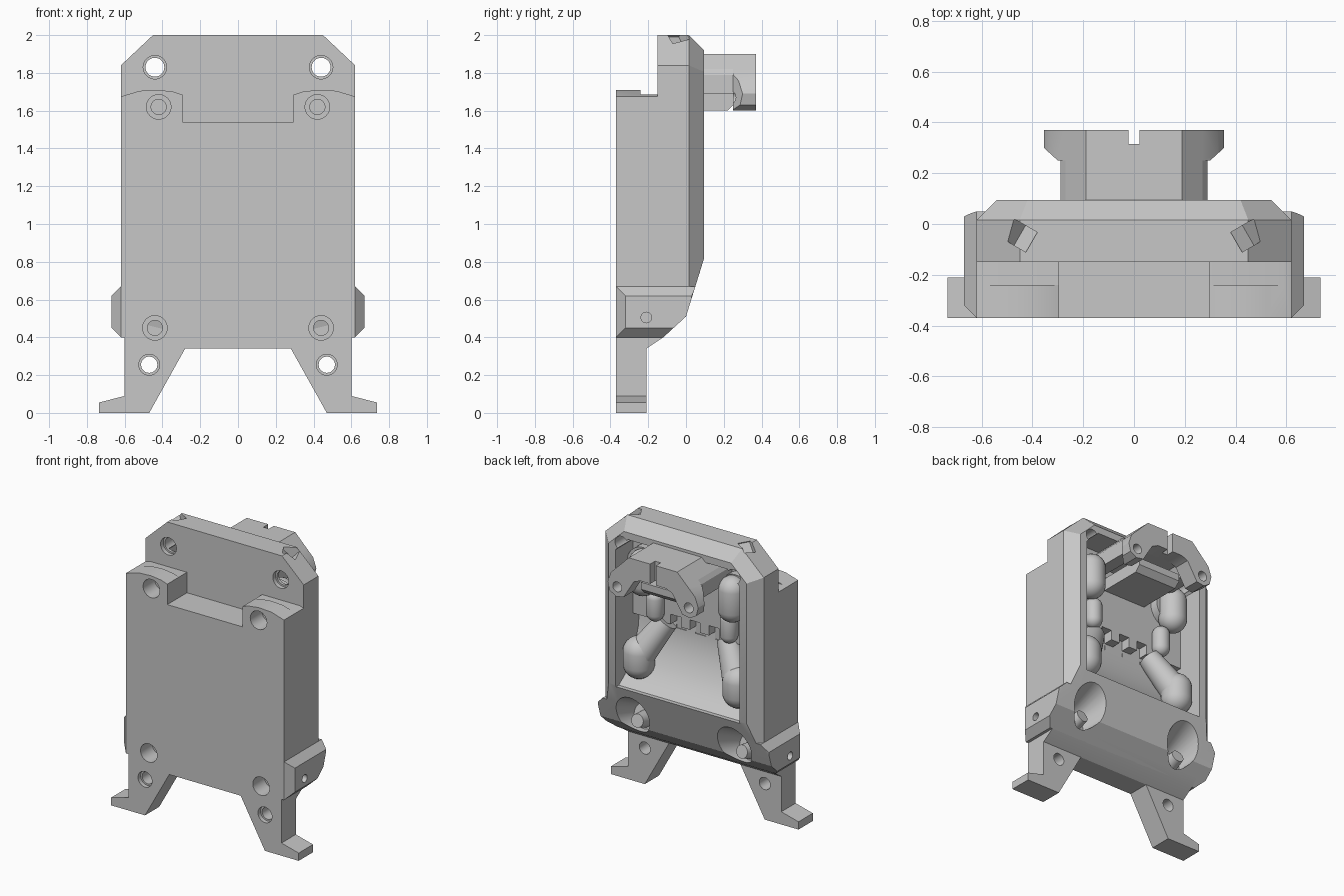
import bpy, bmesh
from math import radians
from mathutils import Vector, Matrix

if "Cube" in bpy.data.objects:
    bpy.data.objects.remove(bpy.data.objects["Cube"])

grey = bpy.data.materials.new("plain grey")
grey.use_nodes = True
grey.diffuse_color = (0.57, 0.57, 0.57, 1)
grey.node_tree.nodes["Principled BSDF"].inputs["Base Color"].default_value = grey.diffuse_color


def finish(bm, name, smooth=False):
    bmesh.ops.recalc_face_normals(bm, faces=bm.faces)
    mesh = bpy.data.meshes.new(name)
    bm.to_mesh(mesh)
    bm.free()
    ob = bpy.data.objects.new(name, mesh)
    bpy.context.collection.objects.link(ob)
    mesh.materials.append(grey)
    if smooth:
        shade(ob)
    return ob


def activate(ob):
    bpy.ops.object.select_all(action='DESELECT')
    ob.select_set(True)
    bpy.context.view_layer.objects.active = ob


def shade(ob):
    activate(ob)
    bpy.ops.object.shade_smooth_by_angle(angle=radians(30))


def box(name, lo, hi, chops=(), turn=None):
    """Box between two corners, trimmed by planes given as (point, normal)."""
    bm = bmesh.new()
    lo, hi = Vector(lo), Vector(hi)
    bmesh.ops.create_cube(bm, size=1)
    bmesh.ops.scale(bm, vec=hi - lo, verts=bm.verts)
    if turn:
        bmesh.ops.transform(bm, matrix=turn, verts=bm.verts)
    bmesh.ops.translate(bm, vec=(lo + hi) / 2, verts=bm.verts)
    for co, no in chops:
        bmesh.ops.bisect_plane(bm, geom=bm.verts[:] + bm.edges[:] + bm.faces[:],
                               plane_co=co, plane_no=no, clear_outer=True)
        bmesh.ops.holes_fill(bm, edges=[e for e in bm.edges if e.is_boundary])
    return finish(bm, name)


def prism(name, pts, a, b, axis="y"):
    """Extrude an (x, z) outline along y, or a (y, z) outline along x."""
    bm = bmesh.new()
    place = (lambda u, v: (u, a, v)) if axis == "y" else (lambda u, v: (a, u, v))
    face = bm.faces.new([bm.verts.new(place(u, v)) for u, v in pts])
    new = bmesh.ops.extrude_face_region(bm, geom=[face])["geom"]
    shift = (0, b - a, 0) if axis == "y" else (b - a, 0, 0)
    bmesh.ops.translate(bm, vec=shift, verts=[g for g in new if isinstance(g, bmesh.types.BMVert)])
    return finish(bm, name)


def rod(name, a, b, r, r2=None):
    """Cylinder or cone between two points."""
    a, b = Vector(a), Vector(b)
    bm = bmesh.new()
    m = Matrix.Translation((a + b) / 2) @ (b - a).to_track_quat('Z', 'Y').to_matrix().to_4x4()
    bmesh.ops.create_cone(bm, cap_ends=True, segments=32, radius1=r,
                          radius2=r if r2 is None else r2, depth=(b - a).length, matrix=m)
    return finish(bm, name, True)


def capsule(name, a, b, r):
    """Round-ended pod between two points."""
    a, b = Vector(a), Vector(b)
    bm = bmesh.new()
    bmesh.ops.create_uvsphere(bm, u_segments=24, v_segments=13, radius=r)
    for v in bm.verts:
        if v.co.z > 0:
            v.co.z += (b - a).length
    m = Matrix.Translation(a) @ (b - a).to_track_quat('Z', 'Y').to_matrix().to_4x4()
    bmesh.ops.transform(bm, matrix=m, verts=bm.verts)
    return finish(bm, name, True)


def combine(target, tool, op='DIFFERENCE'):
    mod = target.modifiers.new("bool", 'BOOLEAN')
    mod.operation, mod.solver, mod.object = op, 'EXACT', tool
    activate(target)
    bpy.ops.object.modifier_apply(modifier=mod.name)
    bpy.data.objects.remove(tool)


def mirror(pts):
    """Complete a right-half outline with its left half."""
    return pts + [(-x, z) for x, z in reversed(pts)]


SIDES = (1, -1)

# Main shell: chamfered slab with sloping lower back
slopes = [((0, 0, 0.51), (0, 0.29, -0.09)), ((0, 0, 0.51), (0, 0.11, -0.12)),
          ((0, -0.12, 0.40), (0, 0.06, -0.09))]
chops = slopes + [((0, 0.015, 2), (0, 1, 1))]
for s in SIDES:
    chops += [((s * 0.62, 0, 1.84), (s * 0.16, 0, 0.17)),
              ((s * 0.62, 0.015, 1.84), (s, 1, 0)),
              ((s * 0.62, 0.015, 1.84), (s * 0.69, 1, 0.73))]
shell = box("shell", (-0.62, -0.37, 0.40), (0.62, 0.095, 2), chops)

# Lower side bulges, bottom lip and legs
chops = slopes[:]
for s in SIDES:
    chops += [((s * 0.62, 0, 0.67), (s, 0, 1)), ((s * 0.62, 0, 0.40), (s, 0, -1)),
              ((s * 0.62, -0.37, 0.5), (s, -1, 0)), ((s * 0.67, 0.03, 0.5), (s * 0.05, 0.11, 0))]
combine(shell, box("bulge", (-0.67, -0.37, 0.40), (0.67, 0.09, 0.67), chops), 'UNION')
combine(shell, box("lip", (-0.60, -0.37, 0.34), (0.60, 0, 0.45), slopes), 'UNION')
leg = [(0.28, 0.34), (0.47, 0), (0.735, 0), (0.735, 0.055), (0.60, 0.09), (0.60, 0.43)]
combine(shell, prism("legs", mirror(leg), -0.37, -0.21), 'UNION')

# Front step with two curved lugs and the notch between them
step = [(0.295, 1.54), (0.295, 1.685), (0.34, 1.70), (0.42, 1.71), (0.52, 1.705),
        (0.62, 1.675), (0.8, 1.67), (0.8, 2.1)]
combine(shell, prism("step_cut", mirror(step), -0.5, -0.15))
combine(shell, box("ledge_cut", (-0.8, -0.24, 1.685), (0.8, -0.15, 2.1)))

# Rear cavity: scooped ramp running under a flat panel with a notched lower edge
scoop = [(0.3, 0.80), (0.06, 0.80), (-0.01, 0.85), (-0.08, 0.94), (-0.13, 1.04),
         (-0.16, 1.14), (-0.17, 1.25), (-0.10, 1.25), (-0.10, 1.87), (0.3, 1.87)]
cavity = prism("cavity_cut", scoop, -0.485, 0.485, "x")
for i in range(-1, 2):
    combine(cavity, box("notch", (i * 0.15 - 0.04, -0.17, 1.2), (i * 0.15 + 0.04, 0, 1.32)), 'UNION')
for s in SIDES:
    turn = Matrix.Rotation(radians(45), 4, 'Y')
    combine(cavity, box("corner", (s * 0.50 - 0.1, -0.5, 1.80), (s * 0.50 + 0.1, 0.5, 2.00), turn=turn))
combine(shell, cavity)

# Bores, screw holes, corner sockets and lower pockets
for s in SIDES:
    for x, z, y, r in ((0.44, 1.83, -0.15, 0.05), (0.47, 0.255, -0.37, 0.043)):
        combine(shell, rod("hole", (s * x, -0.6, z), (s * x, 0.3, z), r))
        combine(shell, rod("sink", (s * x, y - 0.02, z), (s * x, y + 0.03, z), r + 0.012))
    for x, z in ((0.42, 1.62), (0.44, 0.45)):
        combine(shell, rod("bore", (s * x, -0.5, z), (s * x, -0.24, z), 0.065))
        combine(shell, rod("bore", (s * x, -0.5, z), (s * x, -0.19, z), 0.04))
    combine(shell, rod("side_hole", (s * 0.8, -0.21, 0.505), (s * 0.58, -0.21, 0.505), 0.028))
    turn = Matrix.Rotation(radians(30 * s), 4, 'Z') @ Matrix.Rotation(radians(45 * s), 4, 'Y')
    combine(shell, box("socket", (s * 0.45 - 0.045, -0.09, 1.945), (s * 0.45 + 0.045, 0, 2.035), turn=turn))
    combine(shell, rod("pocket", (s * 0.39, 0.2, 0.62), (s * 0.41, -0.14, 0.53), 0.17, 0.09))
shade(shell)

# Rear bracket: arched plate with flared, eared ends and a slot
ear = [(0.19, 1.90), (0.27, 1.82), (0.33, 1.76), (0.355, 1.69), (0.34, 1.63), (0.29, 1.60),
       (0.23, 1.61), (0.20, 1.66), (0.15, 1.74), (0.10, 1.76)]
bracket = prism("bracket", mirror(ear), 0.25, 0.37)
for s in SIDES:
    combine(bracket, rod("ear_hole", (s * 0.28, 0.2, 1.67), (s * 0.28, 0.5, 1.67), 0.035))
    flare = box("flare_cut", (s * 0.355 - 0.1, 0.2, 1.5), (s * 0.355 + 0.1, 0.31, 2),
                [((s * 0.355, 0.30, 1.7), (-s * 0.05, 0.055, 0)), ((s * 0.30, 0, 0), (-s, 0, 0))])
    combine(bracket, flare)
combine(bracket, box("slot", (-0.022, 0.315, 1.5), (0.022, 0.5, 2)))
shade(bracket)
neck = [(0.19, 1.90), (0.27, 1.82), (0.29, 1.79), (0.29, 1.69), (0.20, 1.69), (0.16, 1.76)]
prism("bracket_neck", mirror(neck), -0.11, 0.26)
foot = [(-0.11, 1.60), (0.22, 1.60), (0.26, 1.64), (0.26, 1.69), (-0.11, 1.69)]
prism("bracket_base", foot, -0.17, 0.17, "x")

# Rounded pods, bent arms and bosses on both sides of the cavity
for s in SIDES:
    capsule("upper_pod", (s * 0.35, -0.02, 1.54), (s * 0.35, -0.02, 1.67), 0.095)
    rod("pod_collar", (s * 0.36, -0.11, 1.64), (s * 0.36, -0.04, 1.64), 0.13)
    capsule("small_pod", (s * 0.29, -0.07, 1.32), (s * 0.29, -0.07, 1.42), 0.06)
    capsule("lower_pod", (s * 0.39, -0.03, 0.95), (s * 0.39, -0.03, 1.03), 0.105)
    rod("arm", (s * 0.39, -0.03, 1.0), (s * 0.24, -0.13, 1.25), 0.10, 0.075)
    rod("screw_boss", (s * 0.42, -0.2, 0.49), (s * 0.41, -0.04, 0.53), 0.065, 0.045)
